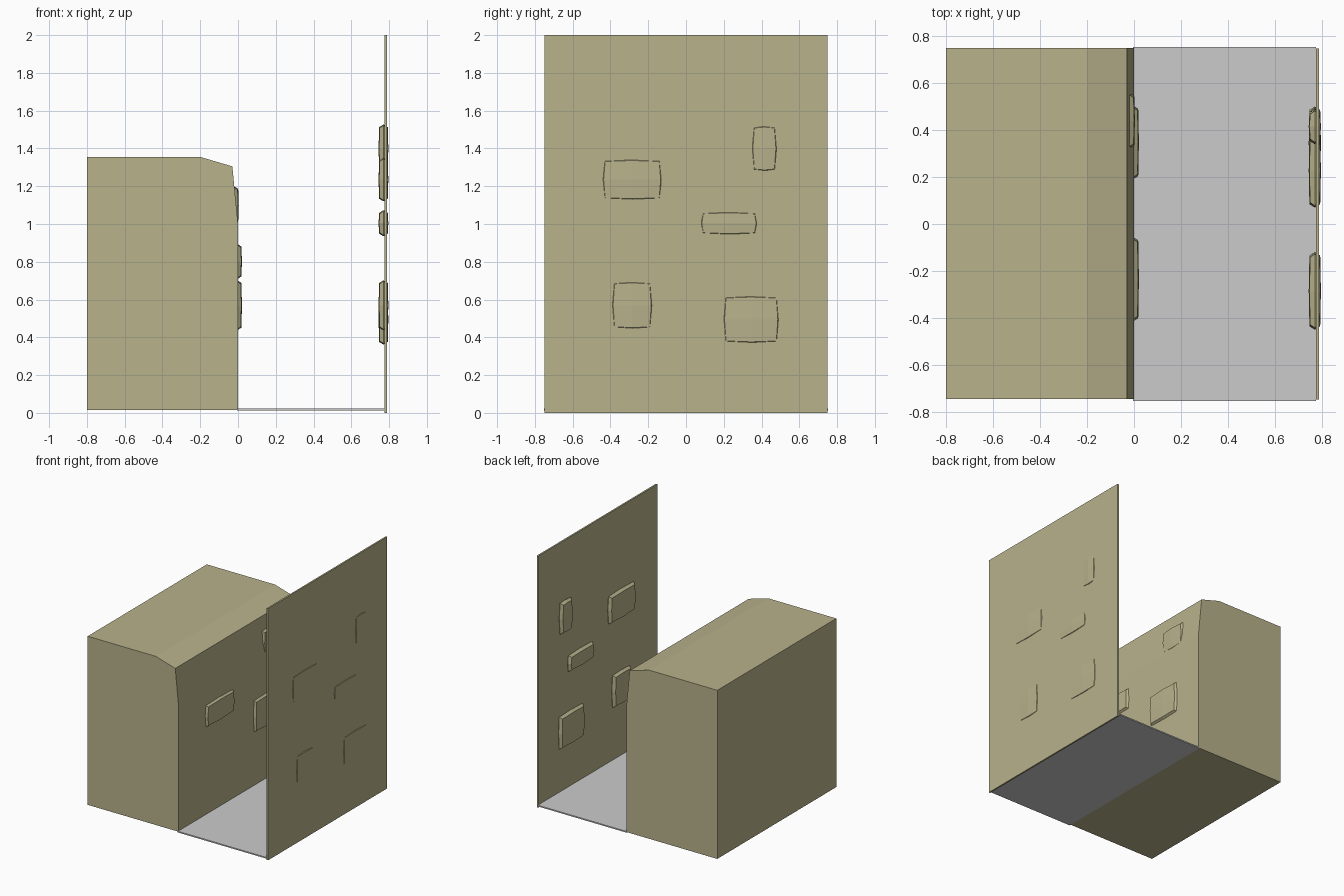
import bpy, bmesh

if "Cube" in bpy.data.objects:
    bpy.data.objects.remove(bpy.data.objects["Cube"])

sand = bpy.data.materials.new("sandstone")
sand.diffuse_color = (0.48, 0.445, 0.26, 1)
sand.use_nodes = True
sand.node_tree.nodes["Principled BSDF"].inputs["Base Color"].default_value = sand.diffuse_color


def finish(name, bm, mat=None):
    bmesh.ops.recalc_face_normals(bm, faces=bm.faces)
    me = bpy.data.meshes.new(name)
    bm.to_mesh(me)
    bm.free()
    ob = bpy.data.objects.new(name, me)
    bpy.context.collection.objects.link(ob)
    if mat:
        me.materials.append(mat)
    return ob


def extrude_profile(name, pts, y0, y1, mat=None):
    """Extrude an x-z outline along y."""
    bm = bmesh.new()
    face = bm.faces.new([bm.verts.new((x, y0, z)) for x, z in pts])
    ext = bmesh.ops.extrude_face_region(bm, geom=[face])
    verts = [v for v in ext["geom"] if isinstance(v, bmesh.types.BMVert)]
    bmesh.ops.translate(bm, verts=verts, vec=(0, y1 - y0, 0))
    return finish(name, bm, mat)


def rect(x0, x1, z0, z1):
    return [(x0, z0), (x1, z0), (x1, z1), (x0, z1)]


def stone(name, x, y0, y1, z0, z1):
    """Pillow-shaped stone: a 3x3x3 grid box whose middles bulge outward."""
    bm = bmesh.new()
    bmesh.ops.create_cube(bm, size=2)
    bmesh.ops.subdivide_edges(bm, edges=bm.edges[:], cuts=1, use_grid_fill=True)
    cy, cz = (y0 + y1) / 2, (z0 + z1) / 2
    hy, hz = (y1 - y0) / 2, (z1 - z0) / 2
    for v in bm.verts:
        a, b, c = v.co
        v.co = (x + a * (0.026 - 0.003 * (abs(b) + abs(c))),
                cy + b * (hy - 0.014 * abs(a) - 0.008 * abs(c)),
                cz + c * (hz - 0.014 * abs(a) - 0.005 * abs(b)))
    return finish(name, bm, sand)


# Thick cliff block with a chamfered top edge
extrude_profile("thick_wall", [(-0.8, 0.015), (0, 0.015), (0, 1.0), (-0.03, 1.305),
                               (-0.2, 1.355), (-0.8, 1.355)], -0.745, 0.75, sand)

# Thin tall wall and the floor of the passage
extrude_profile("thin_wall", rect(0.775, 0.788, 0, 2), -0.748, 0.748, sand)
extrude_profile("floor", rect(-0.005, 0.775, 0.012, 0.022), -0.753, 0.753)

# Stones set into both walls: x centre, y range, z range
stones = [(0.77, -0.45, -0.12, 1.12, 1.35), (0.77, 0.34, 0.49, 1.272, 1.527),
          (0.77, 0.07, 0.385, 0.935, 1.073), (0.77, -0.40, -0.17, 0.437, 0.702),
          (0.77, 0.19, 0.50, 0.362, 0.627), (-0.005, -0.415, -0.055, 0.708, 0.895),
          (-0.005, 0.19, 0.505, 0.437, 0.702), (-0.022, 0.32, 0.56, 1.0, 1.2)]
for i, s in enumerate(stones):
    stone(f"wall_stone_{i + 1}", *s)
